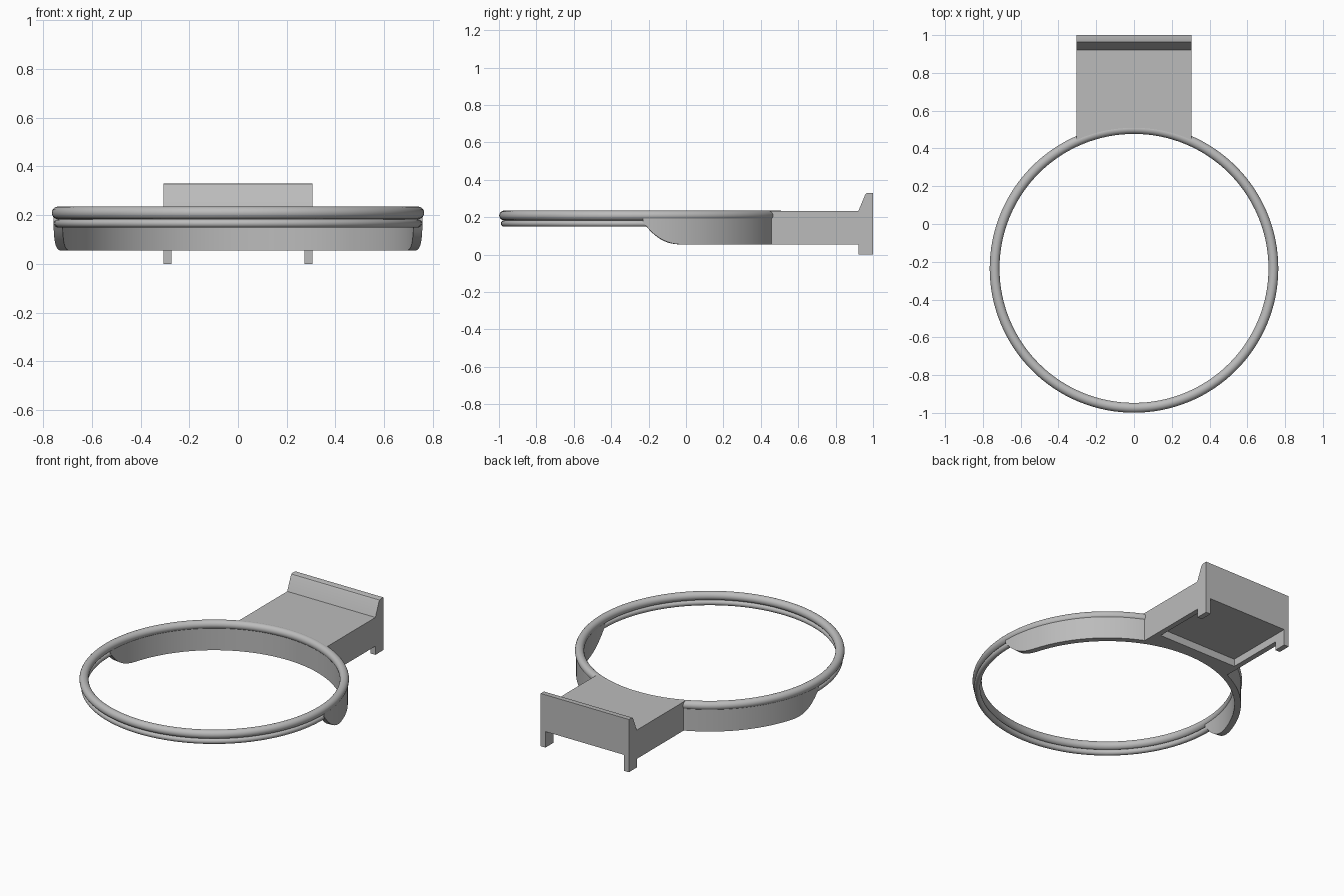
import bpy, bmesh, math

if "Cube" in bpy.data.objects:
    bpy.data.objects.remove(bpy.data.objects["Cube"], do_unlink=True)

RING_Y, RING_R, HALF_W = -0.235, 0.738, 0.305
SKIRT_BOTTOM = 0.054

grey = bpy.data.materials.new("plain grey")
grey.use_nodes = True
grey.diffuse_color = (0.5, 0.5, 0.5, 1)
grey.node_tree.nodes["Principled BSDF"].inputs["Base Color"].default_value = (0.5, 0.5, 0.5, 1)


def finish(obj, name):
    obj.name = name
    obj.data.materials.clear()
    obj.data.materials.append(grey)
    bpy.ops.object.select_all(action='DESELECT')
    obj.select_set(True)
    bpy.context.view_layer.objects.active = obj
    bpy.ops.object.shade_smooth_by_angle(angle=math.radians(30))


def mesh_object(bm, name):
    bmesh.ops.recalc_face_normals(bm, faces=bm.faces[:])
    mesh = bpy.data.meshes.new(name)
    bm.to_mesh(mesh)
    bm.free()
    obj = bpy.data.objects.new(name, mesh)
    bpy.context.collection.objects.link(obj)
    return obj


def ring(name, z, thickness):
    bpy.ops.mesh.primitive_torus_add(location=(0, RING_Y, z), major_radius=RING_R,
                                     minor_radius=thickness, major_segments=128, minor_segments=20)
    finish(bpy.context.object, name)


def cut(target, cutter):
    mod = target.modifiers.new("cut", 'BOOLEAN')
    mod.operation = 'DIFFERENCE'
    mod.solver = 'EXACT'
    mod.object = cutter
    bpy.context.view_layer.objects.active = target
    bpy.ops.object.modifier_apply(modifier=mod.name)
    bpy.data.objects.remove(cutter, do_unlink=True)


# Two stacked round hoops
ring("upper_hoop", 0.209, 0.026)
ring("lower_hoop", 0.166, 0.017)

# Skirt around the rear half, its lower edge sweeping up at both ends
bm = bmesh.new()
sections = []
STEPS = 120
for i in range(STEPS + 1):
    a = 0.01 + (math.pi - 0.02) * i / STEPS
    # finer spacing near the ends, where the edge curves
    a = a - 0.35 * math.sin(2 * a) / 2 * 1.0
    t = max(0, (-0.01 - (RING_Y + RING_R * math.sin(a))) / 0.22)
    low = SKIRT_BOTTOM + 0.12 * t ** 2.5
    sections.append([bm.verts.new((r * math.cos(a), RING_Y + r * math.sin(a), z))
                     for r, z in ((0.72, low), (0.757, low), (0.757, 0.205), (0.72, 0.205))])
for s, n in zip(sections, sections[1:]):
    for k in range(4):
        j = (k + 1) % 4
        bm.faces.new((s[k], s[j], n[j], n[k]))
bm.faces.new(sections[0])
bm.faces.new(sections[-1])
finish(mesh_object(bm, "rear_skirt"), "rear_skirt")

# Mounting bracket: side profile extruded across the width
profile = [(0.4, SKIRT_BOTTOM), (0.922, SKIRT_BOTTOM), (0.922, 0), (1, 0), (1, 0.33),
           (0.972, 0.33), (0.963, 0.327), (0.957, 0.318), (0.922, 0.234), (0.4, 0.234)]
bm = bmesh.new()
face = bm.faces.new([bm.verts.new((-HALF_W, y, z)) for y, z in profile])
new = bmesh.ops.extrude_face_region(bm, geom=[face])["geom"]
bmesh.ops.translate(bm, vec=(2 * HALF_W, 0, 0),
                    verts=[v for v in new if isinstance(v, bmesh.types.BMVert)])
bracket = mesh_object(bm, "mounting_bracket")

# Concave front end that hugs the hoop
bpy.ops.mesh.primitive_cylinder_add(vertices=128, radius=0.74, depth=2, location=(0, RING_Y, 0))
cut(bracket, bpy.context.object)

# Recess below, open through the back plate and leaving two feet
bpy.ops.mesh.primitive_cube_add(size=1, location=(0, 0.86, 0))
cutter = bpy.context.object
cutter.scale = (0.544, 0.6, 0.2)
bpy.context.view_layer.update()
cut(bracket, cutter)
finish(bracket, "mounting_bracket")
